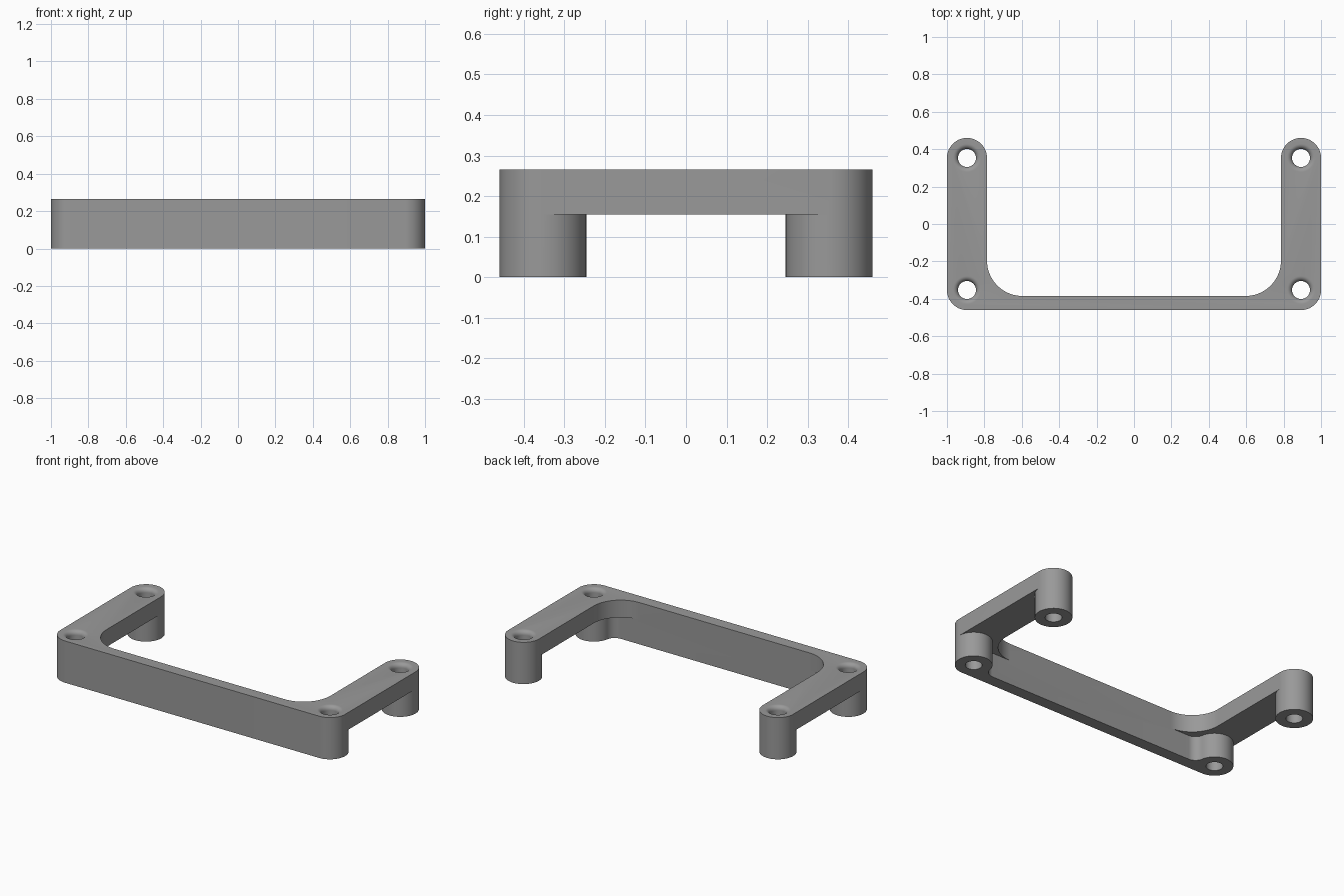
import bpy, bmesh
from math import sin, cos, pi, radians, atan2, degrees, sqrt

if "Cube" in bpy.data.objects:
    bpy.data.objects.remove(bpy.data.objects["Cube"])

R = 0.107                    # post radius
PX, PY = 0.893, 0.353        # post centre offsets
WALL = -0.385                # inner face of the front wall
Z1, TOP = 0.155, 0.265       # underside of arms, top of frame
HOLE, LIP = 0.048, 0.027     # screw hole radius and rounded rim

grey = bpy.data.materials.new("mid grey")
grey.diffuse_color = (0.32, 0.32, 0.32, 1)
grey.use_nodes = True
grey.node_tree.nodes["Principled BSDF"].inputs["Base Color"].default_value = grey.diffuse_color


def arc(cx, cy, r, a0, a1, n=24):
    return [(cx + r * cos(radians(a0 + (a1 - a0) * i / n)),
             cy + r * sin(radians(a0 + (a1 - a0) * i / n))) for i in range(n + 1)]


def mirrored(half):
    return half + [(-x, y) for x, y in reversed(half)]


def prism(name, outline, z0, z1):
    bm = bmesh.new()
    face = bm.faces.new([bm.verts.new((x, y, z0)) for x, y in outline])
    ext = bmesh.ops.extrude_face_region(bm, geom=[face])
    for v in ext["geom"]:
        if isinstance(v, bmesh.types.BMVert):
            v.co.z = z1
    bmesh.ops.recalc_face_normals(bm, faces=bm.faces)
    return finish(name, bm)


def finish(name, bm):
    me = bpy.data.meshes.new(name)
    bm.to_mesh(me)
    bm.free()
    me.materials.append(grey)
    ob = bpy.data.objects.new(name, me)
    bpy.context.collection.objects.link(ob)
    return ob


def boolean(target, tool, op):
    mod = target.modifiers.new(op, 'BOOLEAN')
    mod.operation, mod.solver, mod.object = op, 'EXACT', tool
    bpy.context.view_layer.objects.active = target
    bpy.ops.object.modifier_apply(modifier=mod.name)
    bpy.data.objects.remove(tool)


# Upper U-shaped frame with large inner corner fillets
F = 0.19
half = (arc(PX, -PY, R, -90, 0) + arc(PX, PY, R, 0, 180, 48)
        + arc(PX - R - F, WALL + F, F, 0, -90, 32))
frame = prism("handle_frame", mirrored(half), Z1, TOP)

# Lower front wall blended into the front posts
f = 0.06
dy = WALL + f + PY
dx = sqrt((R + f) ** 2 - dy ** 2)
th = degrees(atan2(dy, -dx))
half = (arc(PX, -PY, R, -90, 0) + arc(PX, -PY, R, 0, th, 46)[1:]
        + arc(PX - dx, WALL + f, f, th - 180, -90, 12)[1:])
boolean(frame, prism("front_wall", mirrored(half), 0, Z1), 'UNION')

# Back posts
for s in (-1, 1):
    post = prism("back_post", arc(s * PX, PY, R, 0, 360, 96)[:-1], 0, Z1)
    boolean(frame, post, 'UNION')


# Screw holes with rounded top rims
def hole_cutter(x, y):
    rim = [(HOLE + LIP * (1 - cos(a)), TOP - LIP + LIP * sin(a))
           for a in (i * pi / 16 for i in range(9))]
    prof = [(HOLE, -0.05)] + rim + [(HOLE + LIP, TOP + 0.05)]
    n = 48
    bm = bmesh.new()
    rings = [[bm.verts.new((x + r * cos(2 * pi * k / n), y + r * sin(2 * pi * k / n), z))
              for k in range(n)] for r, z in prof]
    for a, b in zip(rings, rings[1:]):
        for k in range(n):
            j = (k + 1) % n
            bm.faces.new((a[k], a[j], b[j], b[k]))
    bm.faces.new(rings[0][::-1])
    bm.faces.new(rings[-1])
    bmesh.ops.recalc_face_normals(bm, faces=bm.faces)
    return finish("hole_cutter", bm)


for sx in (-1, 1):
    for sy in (-1, 1):
        boolean(frame, hole_cutter(sx * PX, sy * PY), 'DIFFERENCE')

bpy.ops.object.select_all(action='DESELECT')
frame.select_set(True)
bpy.context.view_layer.objects.active = frame
bpy.ops.object.shade_smooth_by_angle(angle=radians(30))
